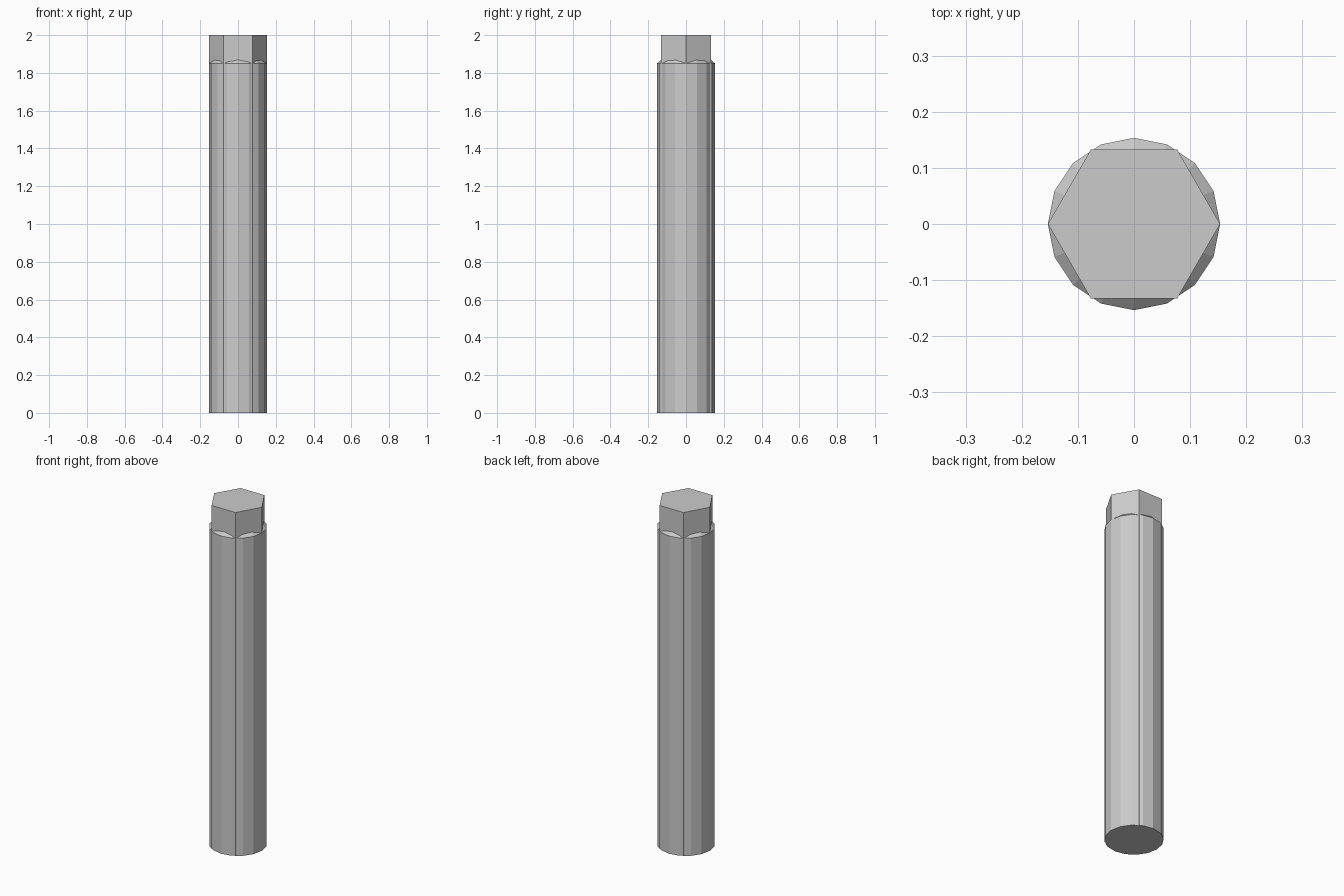
import bpy, bmesh, math

if "Cube" in bpy.data.objects:
    bpy.data.objects.remove(bpy.data.objects["Cube"])

R = 0.1535


def lathe(name, profile, sides):
    # Stack of flat-faced rings, capped at both ends
    bm = bmesh.new()
    rings = []
    for r, z in profile:
        rings.append([bm.verts.new((r * math.cos(2 * math.pi * i / sides),
                                    r * math.sin(2 * math.pi * i / sides), z))
                      for i in range(sides)])
    for a, b in zip(rings, rings[1:]):
        for i in range(sides):
            j = (i + 1) % sides
            bm.faces.new((a[i], a[j], b[j], b[i]))
    bm.faces.new(rings[0][::-1])
    bm.faces.new(rings[-1])
    mesh = bpy.data.meshes.new(name)
    bm.to_mesh(mesh)
    bm.free()
    ob = bpy.data.objects.new(name, mesh)
    bpy.context.collection.objects.link(ob)
    return ob


# Round shaft with a chamfered shoulder
shaft = lathe("shaft", [(R, 0), (R, 1.85), (0.125, 1.876)], 16)

# Hexagonal bar: corners break the shaft surface, top forms the drive end
hex_bar = lathe("hex_bar", [(R, 0), (R, 2.0)], 6)
hex_bar.hide_render = True

# Fuse both into one clean solid
mod = shaft.modifiers.new("fuse", 'BOOLEAN')
mod.operation = 'UNION'
mod.solver = 'EXACT'
mod.object = hex_bar
bpy.context.view_layer.objects.active = shaft
bpy.ops.object.modifier_apply(modifier=mod.name)
bpy.data.objects.remove(hex_bar)
shaft.name = "hex_ended_shaft"
